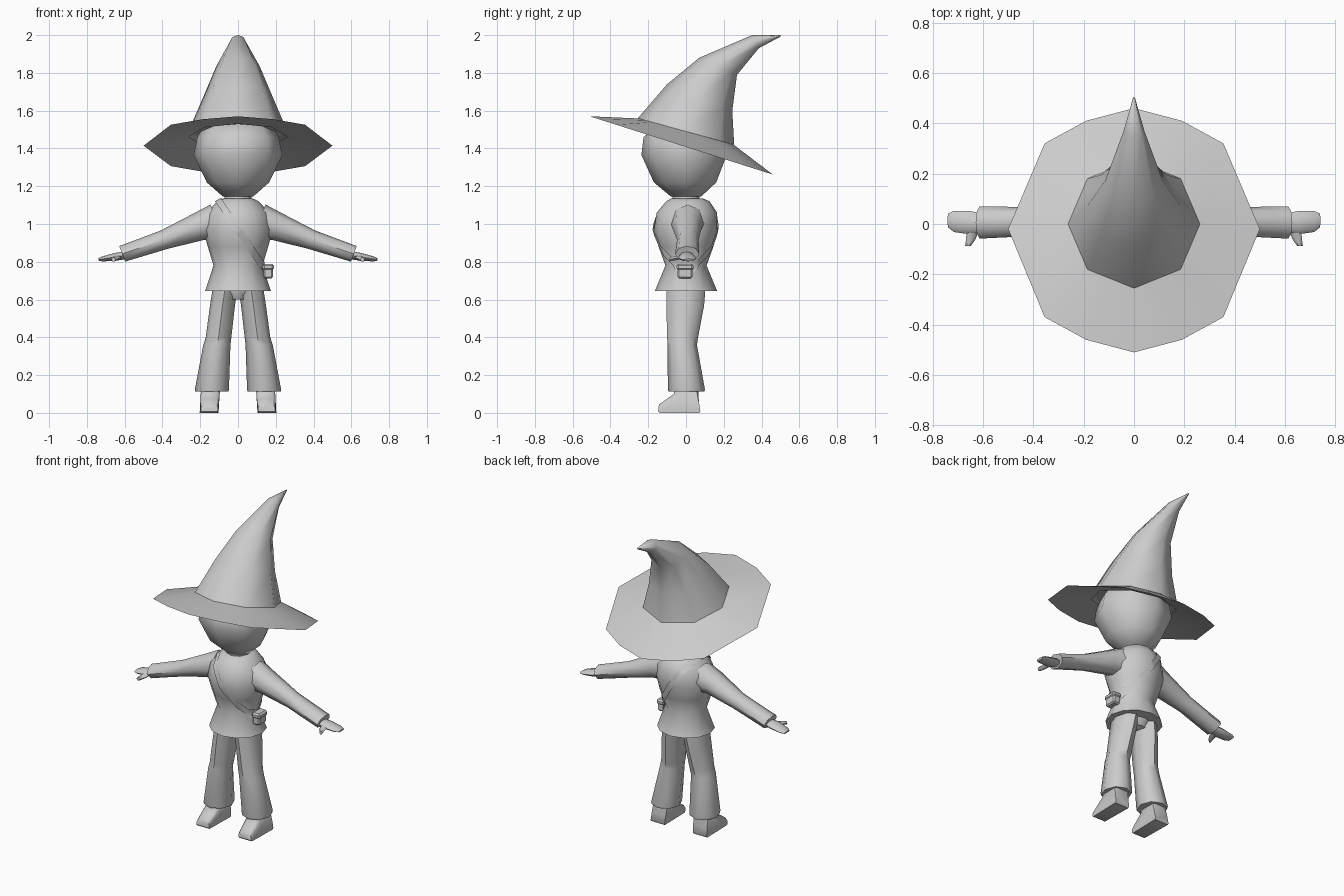
import bpy, bmesh, math
from mathutils import Vector

if "Cube" in bpy.data.objects:
    bpy.data.objects.remove(bpy.data.objects["Cube"])

grey = bpy.data.materials.new("plain grey")
grey.diffuse_color = (0.6, 0.6, 0.6, 1)
grey.use_nodes = True
grey.node_tree.nodes["Principled BSDF"].inputs["Base Color"].default_value = grey.diffuse_color


def finish(name, bm, mirror=False, angle=50):
    bmesh.ops.recalc_face_normals(bm, faces=bm.faces)
    me = bpy.data.meshes.new(name)
    bm.to_mesh(me)
    bm.free()
    me.materials.append(grey)
    me.shade_smooth()
    me.set_sharp_from_angle(angle=math.radians(angle))
    ob = bpy.data.objects.new(name, me)
    bpy.context.collection.objects.link(ob)
    if mirror:
        ob.modifiers.new("mirror", 'MIRROR')
    return ob


def skin(rings, caps=True):
    """Join rings of points into one tube."""
    bm = bmesh.new()
    vs = [[bm.verts.new(p) for p in r] for r in rings]
    n = len(rings[0])
    for a, b in zip(vs, vs[1:]):
        for i in range(n):
            j = (i + 1) % n
            bm.faces.new((a[i], a[j], b[j], b[i]))
    if caps:
        bm.faces.new(vs[0])
        bm.faces.new(vs[-1])
    return bm


def oval(c, u, v, n=8):
    c, u, v = Vector(c), Vector(u), Vector(v)
    return [c + u * math.cos(2 * math.pi * i / n) + v * math.sin(2 * math.pi * i / n) for i in range(n)]


def upright(rows, n=8):
    """Rows of (x, y, z, half width, half depth)."""
    return skin([oval((x, y, z), (rx, 0, 0), (0, ry, 0), n) for x, y, z, rx, ry in rows])


def sideways(rows):
    """Rows of (x, y, z, half depth, half height), lying along the arm."""
    return skin([oval((x, y, z), (0, ry, 0), (0.36 * h, 0, 0.93 * h)) for x, y, z, ry, h in rows])


# Hat crown: each row gives front (y, z), back (y, z), half width
crown = [(-0.255, 1.56, 0.255, 1.42, 0.262), (-0.10, 1.74, 0.245, 1.60, 0.185),
         (0.07, 1.88, 0.27, 1.79, 0.115), (0.35, 2.0, 0.385, 1.93, 0.042),
         (0.50, 2.0, 0.502, 1.993, 0.004)]
finish("hat_crown", skin([oval((0, (fy + by) / 2, (fz + bz) / 2), (w, 0, 0),
                               (0, (by - fy) / 2, (bz - fz) / 2)) for fy, fz, by, bz, w in crown]), angle=75)

# Hat brim: outer edge, upper and lower inner edges
outer = [(0, -.51), (.19, -.46), (.355, -.37), (.5, -.02), (.355, .32), (.19, .41), (0, .46)]
inner = [(0, -.25), (.09, -.215), (.178, -.18), (.26, 0), (.178, .18), (.09, .215), (0, .25)]


def loop(half, z0, slope):
    full = half + [(-x, y) for x, y in half[-2:0:-1]]
    return [(x, y, z0 - slope * y) for x, y in full]


finish("hat_brim", skin([loop(inner, 1.49, 0.275), loop(outer, 1.408, 0.318),
                         loop(inner, 1.462, 0.275)], caps=False))

# Head and neck
finish("head", upright([(0, 0, 1.145, .08, .08), (0, -.005, 1.22, .165, .165),
                        (0, -.01, 1.365, .235, .226), (0, -.01, 1.46, .215, .215),
                        (0, 0.03, 1.54, .17, .16)]))
finish("neck", upright([(0, 0, 1.10, .075, .075), (0, 0, 1.16, .07, .07)]))

# Tunic
tunic_rows = [(0, 0, .645, .174, .165), (0, 0, .78, .13, .109), (0, 0, .88, .16, .145),
              (0, -.003, .97, .185, .167), (0, .005, 1.06, .165, .16),
              (0, .01, 1.12, .11, .115), (0, .005, 1.135, .08, .085)]
finish("tunic", upright(tunic_rows, 12))

# Shoulder strap: a diagonal slice of the tunic, pushed outwards
bm = upright(tunic_rows, 12)
bmesh.ops.recalc_face_normals(bm, faces=bm.faces)
normal = Vector((0.83, 0, 0.55))
for side, shift in ((1, 0.018), (-1, -0.018)):
    bmesh.ops.bisect_plane(bm, geom=bm.verts[:] + bm.edges[:] + bm.faces[:],
                           plane_co=Vector((0.02, 0, 0.94)) + normal * shift,
                           plane_no=normal * side, clear_outer=True)
bm.normal_update()
for v in bm.verts:
    v.co += v.normal * 0.007
finish("strap", bm)


def box(name, c, size, bevel):
    bm = bmesh.new()
    bmesh.ops.create_cube(bm, size=1)
    for v in bm.verts:
        v.co = Vector([v.co[i] * size[i] + c[i] for i in range(3)])
    bmesh.ops.bevel(bm, geom=bm.edges[:], offset=bevel, segments=1, affect='EDGES')
    finish(name, bm, angle=30)


# Hip pouch
box("pouch", (.16, -.005, .745), (.05, .08, .065), .008)
box("pouch_flap", (.16, -.005, .772), (.06, .09, .035), .01)

# Sleeves, hands and thumbs
finish("sleeve", sideways([(.11, .01, 1.01, .09, .10), (.21, .005, .985, .08, .075),
                           (.39, .01, .917, .057, .052), (.613, .006, .842, .064, .044)]), True)
finish("hand", sideways([(.60, .005, .834, .036, .022), (.65, .005, .826, .046, .021),
                         (.715, .01, .815, .042, .014), (.738, .014, .810, .028, .007)]), True)
finish("thumb", skin([oval((x, y, z), (r, 0, 0), (0, 0, .012), 6) for x, y, z, r in
                      ((.64, -.02, .824, .025), (.648, -.06, .818, .019), (.660, -.088, .812, .011))]), True)

# Trousers: hips and two flared legs
finish("hips", upright([(0, 0, .72, .115, .095), (0, 0, .65, .13, .10), (0, 0, .60, .08, .075)]))
finish("trouser_leg", upright([(.068, 0, .66, .066, .103), (.082, -.004, .57, .066, .10),
                               (.103, -.018, .40, .068, .082), (.112, -.02, .36, .072, .078),
                               (.138, .002, .125, .090, .098), (.138, .002, .112, .088, .095)]), True)

# Shoes: ankle narrowing into a longer sole with a low toe
bm = bmesh.new()
profile = [(-.148, .008), (-.143, .045), (-.10, .075), (-.065, .10), (-.06, .14),
           (.065, .14), (.068, .06), (.076, .008), (.07, 0), (-.14, 0)]
sides = [[bm.verts.new((.15 + s * (.05 - .09 * max(0, -.09 - y)) + .06 * (.05 - z), y, z))
          for y, z in profile] for s in (-1, 1)]
bm.faces.new(sides[0])
bm.faces.new(sides[1])
for i in range(len(profile)):
    j = (i + 1) % len(profile)
    bm.faces.new((sides[0][i], sides[0][j], sides[1][j], sides[1][i]))
bmesh.ops.recalc_face_normals(bm, faces=bm.faces)
edges = [e for e in bm.edges if e.calc_length() < .08 or abs(e.verts[0].co.x - e.verts[1].co.x) < .03]
edges = [e for e in edges if all(v.co.z > .03 for v in e.verts)]
bmesh.ops.bevel(bm, geom=edges, offset=.012, segments=1, affect='EDGES')
finish("shoe", bm, True)
